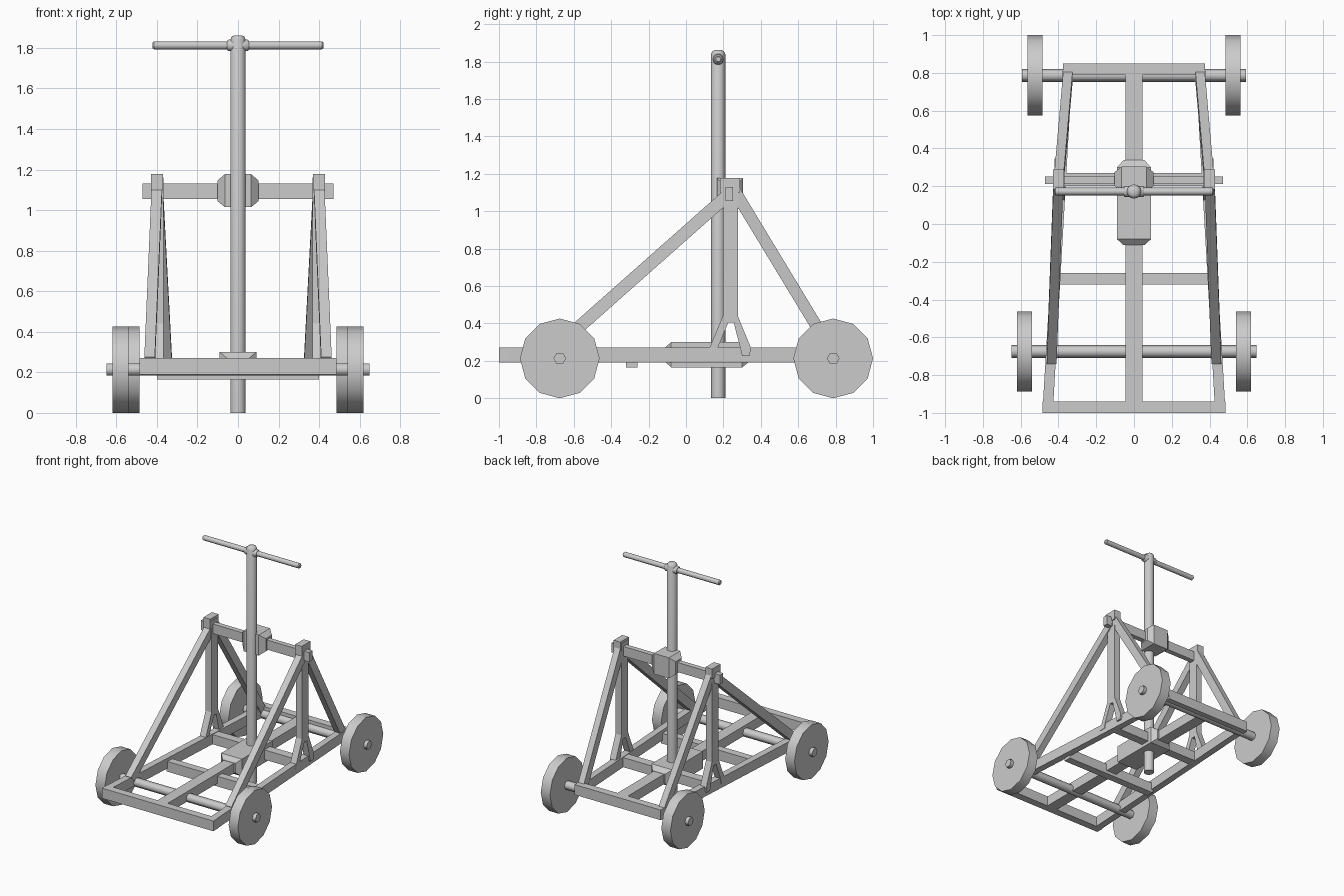
import bpy, bmesh, math
from mathutils import Vector

if "Cube" in bpy.data.objects:
    bpy.data.objects.remove(bpy.data.objects["Cube"])

wood = bpy.data.materials.new("grey_wood")
wood.diffuse_color = (0.6, 0.6, 0.6, 1)
wood.use_nodes = True
wood.node_tree.nodes["Principled BSDF"].inputs["Base Color"].default_value = wood.diffuse_color


def make(name, verts, faces, smooth=None):
    me = bpy.data.meshes.new(name)
    me.from_pydata([tuple(v) for v in verts], [], faces)
    bm = bmesh.new()
    bm.from_mesh(me)
    bmesh.ops.recalc_face_normals(bm, faces=bm.faces)
    bm.to_mesh(me)
    bm.free()
    me.materials.append(wood)
    ob = bpy.data.objects.new(name, me)
    bpy.context.collection.objects.link(ob)
    if smooth:
        bpy.ops.object.select_all(action='DESELECT')
        ob.select_set(True)
        bpy.context.view_layer.objects.active = ob
        bpy.ops.object.shade_smooth_by_angle(angle=math.radians(smooth))
    return ob


def loft(name, rings, smooth=None):
    """Skin a list of equal-sized rings and cap both ends."""
    n = len(rings[0])
    verts = [v for r in rings for v in r]
    faces = [tuple(range(n)), tuple(range(len(verts) - n, len(verts)))]
    for k in range(len(rings) - 1):
        for i in range(n):
            j = (i + 1) % n
            faces.append((k * n + i, k * n + j, (k + 1) * n + j, (k + 1) * n + i))
    return make(name, verts, faces, smooth)


def box(name, x, y, z):
    return loft(name, [[(x[0], y[0], h), (x[1], y[0], h), (x[1], y[1], h), (x[0], y[1], h)] for h in z])


def rod(name, axis, centre, sections, sides, smooth=40):
    """Round part along x or z; sections are (position, radius)."""
    rings = []
    for p, r in sections:
        ring = []
        for i in range(sides):
            a = 2 * math.pi * i / sides
            u, v = r * math.cos(a), r * math.sin(a)
            off = (p, u, v) if axis == 'x' else (u, v, p)
            ring.append(Vector(centre) + Vector(off))
        rings.append(ring)
    return loft(name, rings, smooth)


def leg(name, s, a, b, thick, width):
    """Slanted timber from a to b, thickness measured in the side plane."""
    d = Vector((0, b[1] - a[1], b[2] - a[2])).normalized()
    n = Vector((0, -d.z, d.y)) * thick / 2
    w = Vector((width / 2, 0, 0))
    rings = []
    for p in (a, b):
        c = Vector((s * p[0], p[1], p[2]))
        rings.append([c - n - w, c - n + w, c + n + w, c + n - w])
    return loft(name, rings)


# Ground frame
box("front_crossbar", (-0.485, 0.485), (-1.0, -0.94), (0.19, 0.27))
box("rear_crossbar", (-0.375, 0.375), (0.79, 0.85), (0.19, 0.27))
box("centre_beam", (-0.045, 0.045), (-0.945, 0.795), (0.19, 0.268))
box("low_crossbar", (-0.4, 0.4), (-0.32, -0.26), (0.165, 0.245))
box("middle_crossbar", (-0.37, 0.37), (0.2, 0.27), (0.19, 0.266))

# Chamfered block around the foot of the pole
loft("lower_block", [[(-x, y, z0), (x, y, z0), (x, y, z1), (-x, y, z1)] for y, x, z0, z1 in
     ((-0.112, 0.055, 0.195, 0.27), (-0.08, 0.09, 0.165, 0.3),
      (0.3, 0.09, 0.165, 0.3), (0.338, 0.055, 0.195, 0.27))])

# Top beam and its chamfered block
box("top_beam", (-0.472, 0.472), (0.212, 0.252), (1.055, 1.13))
loft("upper_block", [[(x, y0, z0), (x, y1, z0), (x, y1, z1), (x, y0, z1)] for x, y0, y1, z0, z1 in
     ((-0.102, 0.2, 0.275, 1.045, 1.145), (-0.065, 0.165, 0.305, 1.015, 1.177),
      (0.065, 0.165, 0.305, 1.015, 1.177), (0.102, 0.2, 0.275, 1.045, 1.145))])

# Pole with handle
rod("pole", 'z', (0, 0.172, 0), [(0, 0.038), (1.84, 0.038), (1.855, 0.031), (1.862, 0.018)], 12)
rod("handle", 'x', (0, 0.172, 1.812),
    [(-0.422, 0.013), (-0.415, 0.02), (0.415, 0.02), (0.422, 0.013)], 10)
rod("handle_collar", 'x', (0, 0.172, 1.812),
    [(-0.054, 0.024), (-0.046, 0.03), (0.046, 0.03), (0.054, 0.024)], 10)

# Axles and wheels
for label, y, half, w0, w1 in (("front", -0.675, 0.648, 0.54, 0.62), ("rear", 0.787, 0.592, 0.485, 0.565)):
    rod(label + "_axle", 'x', (0, y, 0.213), [(-half, 0.034), (half, 0.034)], 6, 65)
    for s in (-1, 1):
        rod(label + "_wheel", 'x', (0, y, 0.213), [(s * w0, 0.213), (s * w1, 0.213)], 12)

# Mirrored side parts
fork = [(0.197, 1.16), (0.277, 1.16), (0.277, 0.44), (0.347, 0.27), (0.34, 0.225), (0.3, 0.225),
        (0.29, 0.27), (0.255, 0.405), (0.226, 0.405), (0.17, 0.27), (0.16, 0.225), (0.107, 0.225),
        (0.197, 0.44)]
for s in (-1, 1):
    loft("side_rail", [[(s * 0.43, -1, z), (s * 0.485, -1, z), (s * 0.375, 0.85, z), (s * 0.325, 0.85, z)]
                       for z in (0.19, 0.27)])
    loft("forked_post", [[(s * x, y, z) for y, z in fork] for x in (0.368, 0.42)])
    leg("front_leg", s, (0.436, -0.72, 0.25), (0.4, 0.235, 1.096), 0.067, 0.052)
    leg("rear_leg", s, (0.35, 0.78, 0.25), (0.396, 0.255, 1.117), 0.063, 0.05)
    box("post_cap", sorted((s * 0.37, s * 0.428)), (0.182, 0.288), (1.1, 1.178))
